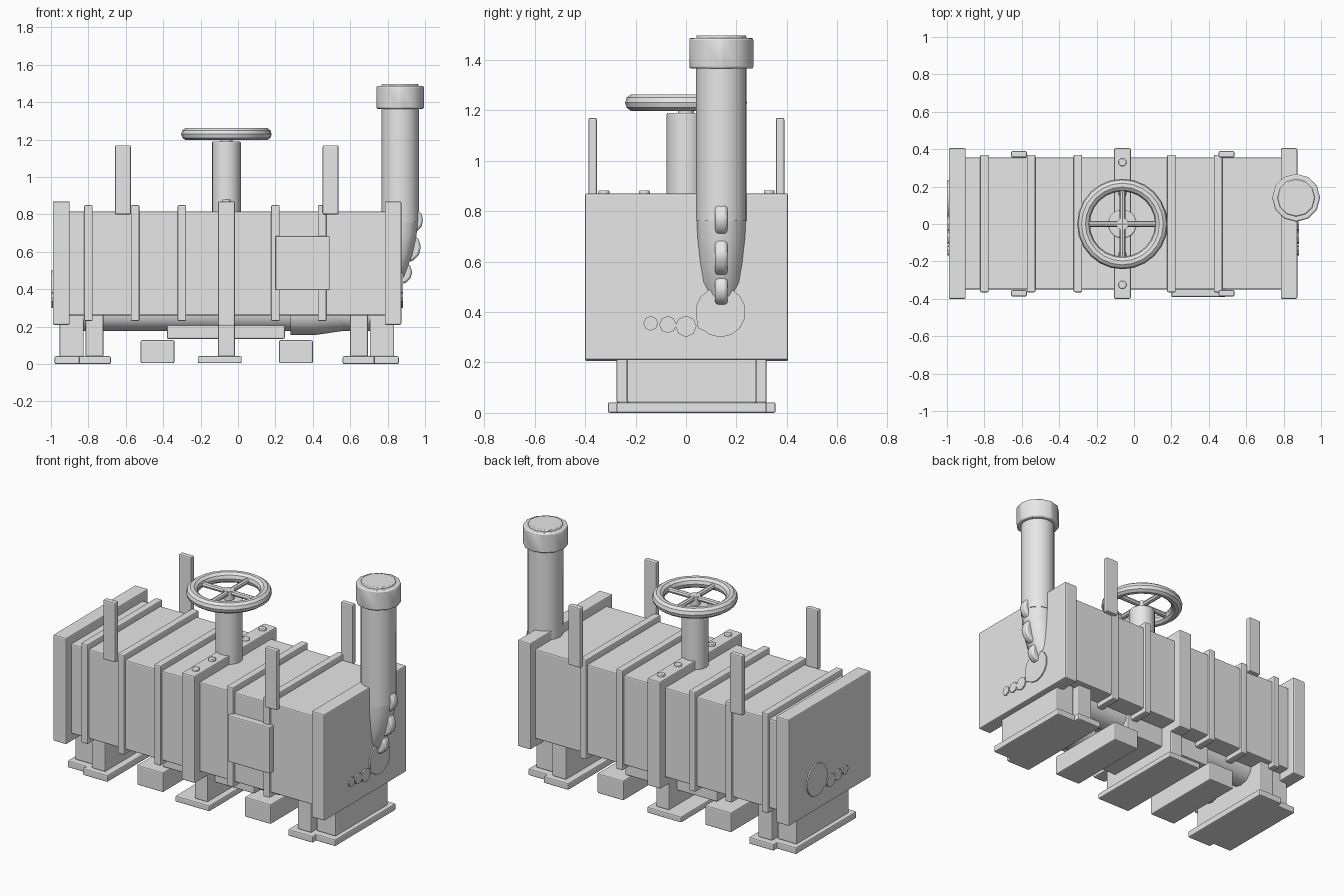
import bpy
import math
from mathutils import Vector

cube = bpy.data.objects.get("Cube")
if cube:
    bpy.data.objects.remove(cube, do_unlink=True)

grey = bpy.data.materials.new("light_grey")
grey.use_nodes = True
grey.diffuse_color = (0.8, 0.8, 0.8, 1)
grey.node_tree.nodes["Principled BSDF"].inputs["Base Color"].default_value = (0.8, 0.8, 0.8, 1)


def finish(name, bevel=0.0, smooth=True):
    ob = bpy.context.object
    ob.name = name
    ob.data.materials.append(grey)
    if smooth:
        bpy.ops.object.shade_smooth_by_angle(angle=math.radians(35))
    if bevel:
        mod = ob.modifiers.new("soft_edges", 'BEVEL')
        mod.width = bevel
        mod.segments = 2
        mod.limit_method = 'ANGLE'
    return ob


def box(name, xs, ys, zs, bevel=0.007):
    spans = (xs, ys, zs)
    bpy.ops.mesh.primitive_cube_add(size=1, location=[(a + b) / 2 for a, b in spans])
    bpy.context.object.scale = [b - a for a, b in spans]
    bpy.ops.object.transform_apply(location=False, rotation=False, scale=True)
    return finish(name, bevel, smooth=False)


def rod(name, start, end, radius, radius_end=None, sides=16, bevel=0.0):
    a, b = Vector(start), Vector(end)
    bpy.ops.mesh.primitive_cone_add(
        vertices=sides, radius1=radius,
        radius2=radius if radius_end is None else radius_end,
        depth=(b - a).length, location=(a + b) / 2,
        rotation=(b - a).to_track_quat('Z', 'Y').to_euler())
    return finish(name, bevel)


# Main tank, end plates and ribs
box("tank", (-0.95, 0.83), (-0.35, 0.355), (0.26, 0.815))
box("right_end_plate", (-0.99, -0.9), (-0.4, 0.405), (0.21, 0.87))
box("left_end_plate", (0.785, 0.873), (-0.4, 0.405), (0.21, 0.87))
for x in (-0.8, -0.55, -0.3, 0.2, 0.45):
    box("rib", (x - 0.023, x + 0.023), (-0.365, 0.37), (0.23, 0.85))
box("middle_rib", (-0.107, -0.017), (-0.4, 0.405), (0.205, 0.87))
for y in (-0.325, -0.165, 0.165, 0.33):
    rod("rivet", (-0.062, y, 0.86), (-0.062, y, 0.882), 0.022, sides=12, bevel=0.004)

# Four upright lugs and the front access box
for x in (-0.615, 0.495):
    for y in (-0.37, 0.373):
        box("upright_lug", (x - 0.042, x + 0.042), (y - 0.017, y + 0.017), (0.8, 1.17))
box("access_box", (0.2, 0.49), (-0.39, -0.34), (0.395, 0.685))

# Post and hand wheel
WX, WZ = -0.062, 1.23
rod("wheel_post", (WX, 0, 0.8), (WX, 0, 1.19), 0.077, sides=20, bevel=0.006)
rod("wheel_stem", (WX, 0, 1.18), (WX, 0, WZ + 0.015), 0.032, sides=12)
bpy.ops.mesh.primitive_torus_add(location=(WX, 0, WZ), major_radius=0.208, minor_radius=0.034,
                                 major_segments=24, minor_segments=10)
finish("wheel_rim")
rod("wheel_spoke", (WX - 0.2, 0, WZ), (WX + 0.2, 0, WZ), 0.016, sides=8)
rod("wheel_spoke", (WX, -0.2, WZ), (WX, 0.2, WZ), 0.016, sides=8)

# Feet with posts; the outer ones are narrower pairs
box("middle_foot_base", (-0.215, 0.02), (-0.31, 0.355), (0.005, 0.042))
box("middle_foot_post", (-0.107, -0.017), (-0.275, 0.32), (0.04, 0.25))
for side in (-1, 1):
    def span(a, b):
        pair = sorted((side * a, side * b))
        return tuple(p - 0.06 for p in pair)
    box("inner_foot_base", span(0.62, 0.79), (-0.31, 0.355), (0, 0.042))
    box("inner_foot_post", span(0.66, 0.755), (-0.275, 0.32), (0.04, 0.27))
    box("outer_foot_base", span(0.765, 0.92), (-0.275, 0.32), (0, 0.042))
    box("outer_foot_post", span(0.765, 0.895), (-0.235, 0.28), (0.04, 0.27))
    box("ground_block", span(0.28, 0.46), (-0.25, 0.3), (0.005, 0.128))

# Underside housing and pipes
box("under_housing", (-0.38, 0.25), (-0.2, 0.24), (0.135, 0.28))
for y in (-0.135, 0.135):
    rod("under_pipe", (-0.92, y, 0.275), (0.82, y, 0.275), 0.098, sides=12)
rod("pipe_collar", (0.28, -0.135, 0.275), (0.41, -0.135, 0.275), 0.12, sides=12)
rod("pipe_taper", (0.41, -0.135, 0.275), (0.58, -0.135, 0.275), 0.12, 0.095, sides=12)

# Round bosses on both end faces
for face, out in ((-0.985, -1), (0.868, 1)):
    for y, z, r in ((0.137, 0.4, 0.1), (0.068, 0.352, 0.025), (0, 0.343, 0.042),
                    (-0.072, 0.35, 0.034), (-0.14, 0.355, 0.029)):
        rod("end_boss", (face, y, z), (face + out * 0.013, y, z), r, sides=14 if r > 0.05 else 8)

# Chimney, its cap and the tapering bend into the end plate
CX, CY = 0.867, 0.14
rod("chimney", (CX, CY, 0.76), (CX, CY, 1.4), 0.1, sides=20)
rod("chimney_cap", (CX, CY, 1.365), (CX, CY, 1.487), 0.128, sides=12, bevel=0.008)
rod("chimney_lid", (CX, CY, 1.47), (CX, CY, 1.497), 0.1, sides=12, bevel=0.005)
curve = bpy.data.curves.new("chimney_bend", 'CURVE')
curve.dimensions = '3D'
curve.bevel_depth = 0.1
curve.bevel_resolution = 3
curve.use_fill_caps = True
path = curve.splines.new('POLY')
stations = ((0.867, 0.78, 1), (0.862, 0.7, 0.98), (0.845, 0.6, 0.92), (0.815, 0.5, 0.83), (0.77, 0.43, 0.75))
path.points.add(len(stations) - 1)
for point, (x, z, r) in zip(path.points, stations):
    point.co = (x, CY, z, 1)
    point.radius = r
path.use_smooth = True
curve.materials.append(grey)
bend = bpy.data.objects.new("chimney_bend", curve)
bpy.context.collection.objects.link(bend)

# Row of discs down the outside of the bend
for x, z, r in ((0.92, 0.77, 0.07), (0.895, 0.625, 0.083), (0.868, 0.49, 0.063)):
    rod("bend_disc", (x, CY - 0.025, z), (x, CY + 0.025, z), r, sides=12, bevel=0.012)
